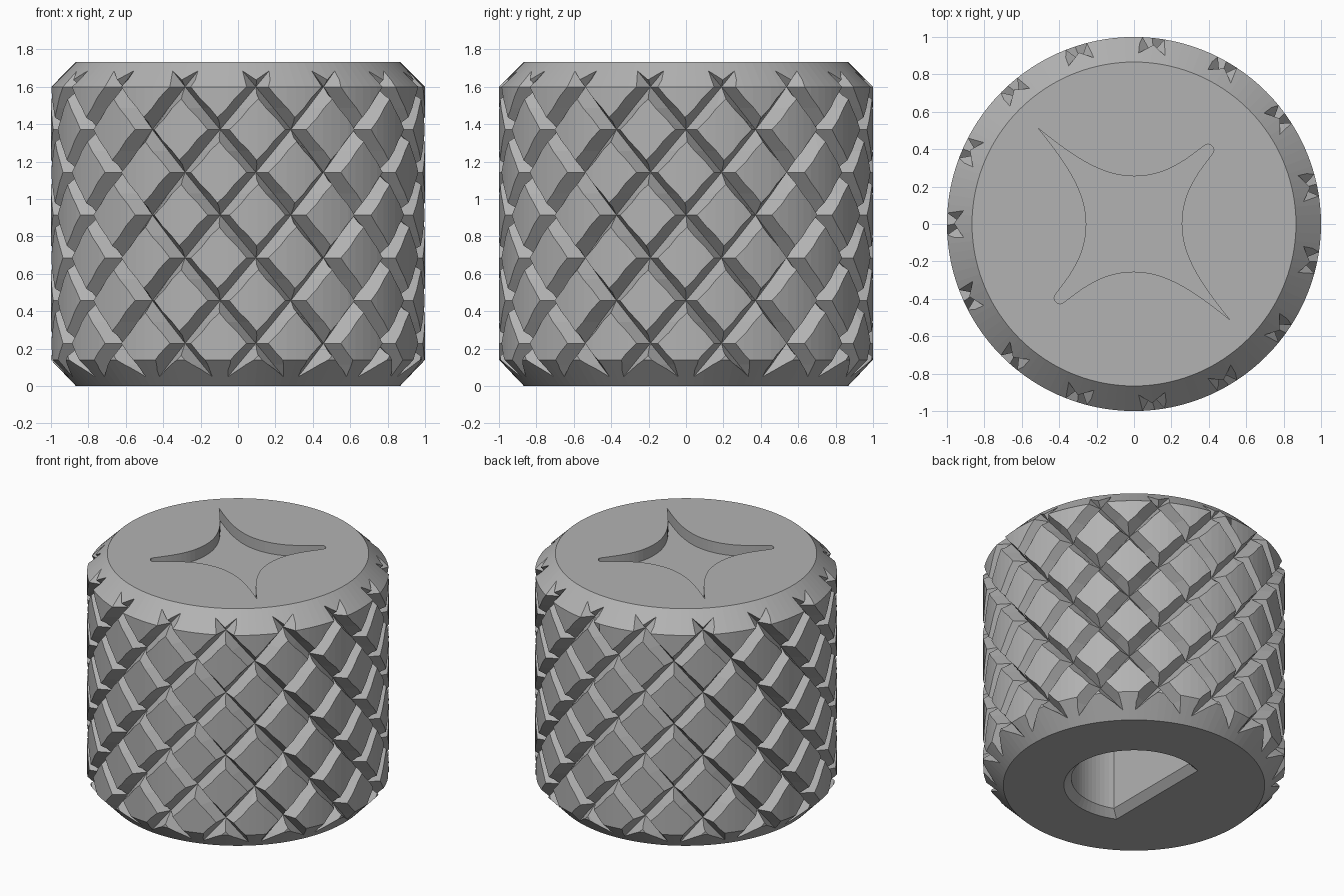
import bpy
import bmesh
from math import cos, sin, pi, radians, asin
from mathutils import Vector
from mathutils.geometry import interpolate_bezier

cube = bpy.data.objects.get("Cube")
if cube:
    bpy.data.objects.remove(cube, do_unlink=True)

HEIGHT = 1.733
GROOVES = 15
PITCH = 1.6 / 7           # height between groove crossings
GROOVE_FLOOR = 0.915      # radius at the bottom of the grooves
GROOVE_HALF = 0.06        # half width of a groove at the surface

grey = bpy.data.materials.new("plain grey")
grey.use_nodes = True
grey.diffuse_color = (0.45, 0.45, 0.45, 1)
grey.node_tree.nodes["Principled BSDF"].inputs["Base Color"].default_value = grey.diffuse_color


def loft(bm, rings):
    """Skin a closed solid through a list of equal point rings."""
    loops = [[bm.verts.new(p) for p in ring] for ring in rings]
    n = len(loops[0])
    for a, b in zip(loops, loops[1:]):
        for i in range(n):
            j = (i + 1) % n
            bm.faces.new((a[i], a[j], b[j], b[i]))
    bm.faces.new(loops[0][::-1])
    bm.faces.new(loops[-1])


def make(name, ring_sets):
    mesh = bpy.data.meshes.new(name)
    bm = bmesh.new()
    for rings in ring_sets:
        loft(bm, rings)
    bmesh.ops.recalc_face_normals(bm, faces=bm.faces)
    bm.to_mesh(mesh)
    bm.free()
    mesh.materials.append(grey)
    obj = bpy.data.objects.new(name, mesh)
    bpy.context.collection.objects.link(obj)
    return obj


def circle(r, z, n=120):
    return [(r * cos(2 * pi * i / n), r * sin(2 * pi * i / n), z) for i in range(n)]


# Chamfered body
knob = make("knurled_knob", [[circle(0.866, 0), circle(1, 0.14),
                              circle(1, 1.6), circle(0.866, HEIGHT)]])


# Helical V grooves, one set for each direction
def groove(start, hand):
    rings = []
    for k in range(-2, 18):
        z = k * PITCH / 2
        a = start + hand * radians(6) * (k - 14)
        out, side = Vector((cos(a), sin(a), 0)), Vector((-sin(a), cos(a), 0))
        depth = 1.08 - GROOVE_FLOOR
        w = GROOVE_HALF * depth / (1 - GROOVE_FLOOR)
        base = Vector((0, 0, z))
        rings.append([base + out * GROOVE_FLOOR,
                      base + out * 1.08 + side * w,
                      base + out * 1.08 - side * w])
    return rings


cutters = []
for name, hand in (("left_hand_grooves", -1), ("right_hand_grooves", 1)):
    cutters.append(make(name, [groove(pi + 2 * pi * i / GROOVES, hand)
                               for i in range(GROOVES)]))

# Four-pointed star recess with two sharp and two rounded tips
inner = Vector((0, 0.255, 0))
arm = interpolate_bezier(Vector((-0.51, 0.51, 0)), Vector((-0.3, 0.34, 0)),
                         Vector((-0.16, 0.255, 0)), inner, 12)[:-1]
arm += interpolate_bezier(inner, Vector((0.15, 0.255, 0)),
                          Vector((0.25, 0.32, 0)), Vector((0.37, 0.415, 0)), 12)
arm += [Vector((0.395 + 0.032 * cos(a), 0.395 + 0.032 * sin(a), 0))
        for a in (radians(d) for d in (110, 85, 60))]
half = arm + [p.yx.to_3d() for p in reversed(arm)]
star = half[:-1] + [-p for p in half[:-1]]
cutters.append(make("star_recess", [[[(p.x, p.y, z) for p in star]
                                     for z in (HEIGHT - 0.08, HEIGHT + 0.1)]]))


# D-shaped shaft hole with a chamfered mouth
def d_ring(r, flat, z, n=48):
    end = pi / 2 + asin(flat / r)
    return [(r * cos(a), r * sin(a), z)
            for a in (-end + 2 * end * i / n for i in range(n + 1))]


cutters.append(make("shaft_hole", [[d_ring(0.515, 0.25, -0.05), d_ring(0.415, 0.15, 0.05),
                                    d_ring(0.415, 0.15, 1.2)]]))

# Cut everything out of the body
for cutter in cutters:
    cutter.hide_render = True
    cutter.hide_set(True)
    mod = knob.modifiers.new(cutter.name, 'BOOLEAN')
    mod.operation = 'DIFFERENCE'
    mod.solver = 'EXACT'
    mod.object = cutter
